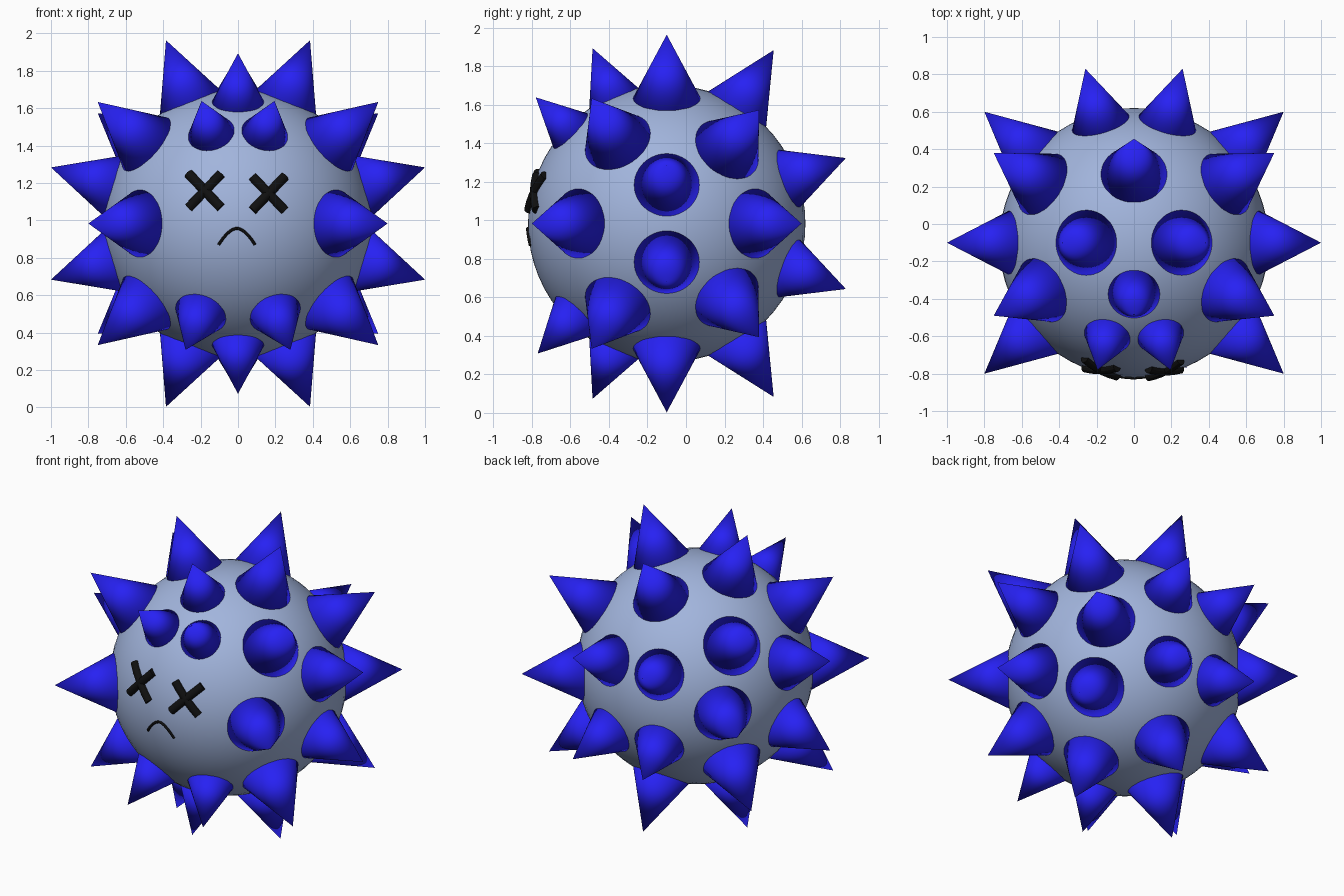
import bpy, math
from mathutils import Vector

if "Cube" in bpy.data.objects:
    bpy.data.objects.remove(bpy.data.objects["Cube"])

CENTRE = Vector((0, -0.1, 0.983))
RADIUS = 0.72


def material(name, rgb):
    m = bpy.data.materials.new(name)
    m.diffuse_color = (*rgb, 1)
    m.use_nodes = True
    m.node_tree.nodes["Principled BSDF"].inputs["Base Color"].default_value = m.diffuse_color
    return m


grey_blue = material("grey_blue", (0.36, 0.46, 0.72))
blue = material("blue", (0.02, 0.015, 0.9))
black = material("black", (0.005, 0.005, 0.005))

# Round body, poles along y
bpy.ops.mesh.primitive_uv_sphere_add(segments=64, ring_count=32, radius=RADIUS,
                                     location=CENTRE, rotation=(math.pi / 2, 0, 0))
body = bpy.context.object
body.name = "body"
body.data.materials.append(grey_blue)
bpy.ops.object.shade_smooth()


# A spike radiates from the body centre to its tip, base sunk in the body
def spike(tip, base=0.65, slope=0.49):
    d = Vector(tip)
    length = d.length
    axis = d.normalized()
    bpy.ops.mesh.primitive_cone_add(
        vertices=48, radius1=slope * (length - base), radius2=0, depth=length - base,
        location=CENTRE + axis * (length + base) / 2,
        rotation=axis.to_track_quat('Z', 'Y').to_euler())
    ob = bpy.context.object
    ob.name = "spike"
    ob.data.materials.append(blue)
    bpy.ops.object.shade_smooth()


# Spike tips for the right half, relative to the body centre
side_tips = []
for s in (1, -1):
    side_tips += [
        (0.385, 0, 0.98 * s),        # top / bottom pairs
        (1.0, 0, 0.30 * s),          # side pairs
        (0.80, 0.70 * s, 0),         # equator diagonals
        (0.75, 0.48, 0.59 * s),      # rear corners
        (0.75, -0.39, 0.65 * s),     # front corners
        (0.26, 0.93, 0.34 * s),      # rear pairs
    ]
side_tips += [(0.195, -0.68, 0.655), (0.28, -0.67, -0.675)]  # brow and chin
for x, y, z in side_tips:
    for m in (1, -1):
        spike((x * m, y, z))

# Spikes on the centre line
for s in (1, -1):
    spike((0, 0.555, 0.90 * s))
    spike((0, -0.385, 0.91 * s))


# Face strokes: tubes laid over the front of the sphere
def stroke(name, points, thick, lift):
    cu = bpy.data.curves.new(name, 'CURVE')
    cu.dimensions = '3D'
    cu.bevel_depth = thick
    cu.bevel_resolution = 4
    cu.use_fill_caps = True
    sp = cu.splines.new('POLY')
    sp.points.add(len(points) - 1)
    for p, (x, z) in zip(sp.points, points):
        dz = z - CENTRE.z
        y = CENTRE.y - math.sqrt((RADIUS + lift) ** 2 - x * x - dz * dz)
        p.co = (x, y, z, 1)
    ob = bpy.data.objects.new(name, cu)
    bpy.context.collection.objects.link(ob)
    bpy.ops.object.select_all(action='DESELECT')
    ob.select_set(True)
    bpy.context.view_layer.objects.active = ob
    bpy.ops.object.convert(target='MESH')
    ob = bpy.context.object
    ob.data.materials.append(black)
    bpy.ops.object.shade_smooth_by_angle()


# Crossed-out eyes
for side, ex, ez in (("left", -0.177, 1.158), ("right", 0.163, 1.143)):
    for s in (1, -1):
        pts = [(ex + t * 0.086, ez + s * t * 0.09) for t in (-1, -0.6, -0.2, 0.2, 0.6, 1)]
        stroke(side + "_eye_stroke", pts, 0.026, 0.002)

# Frowning mouth
mouth = []
for i in range(17):
    t = -1 + i / 8
    mouth.append((-0.006 + 0.097 * t, 0.957 - 0.087 * abs(t) ** 1.8))
stroke("mouth", mouth, 0.008, 0.003)
